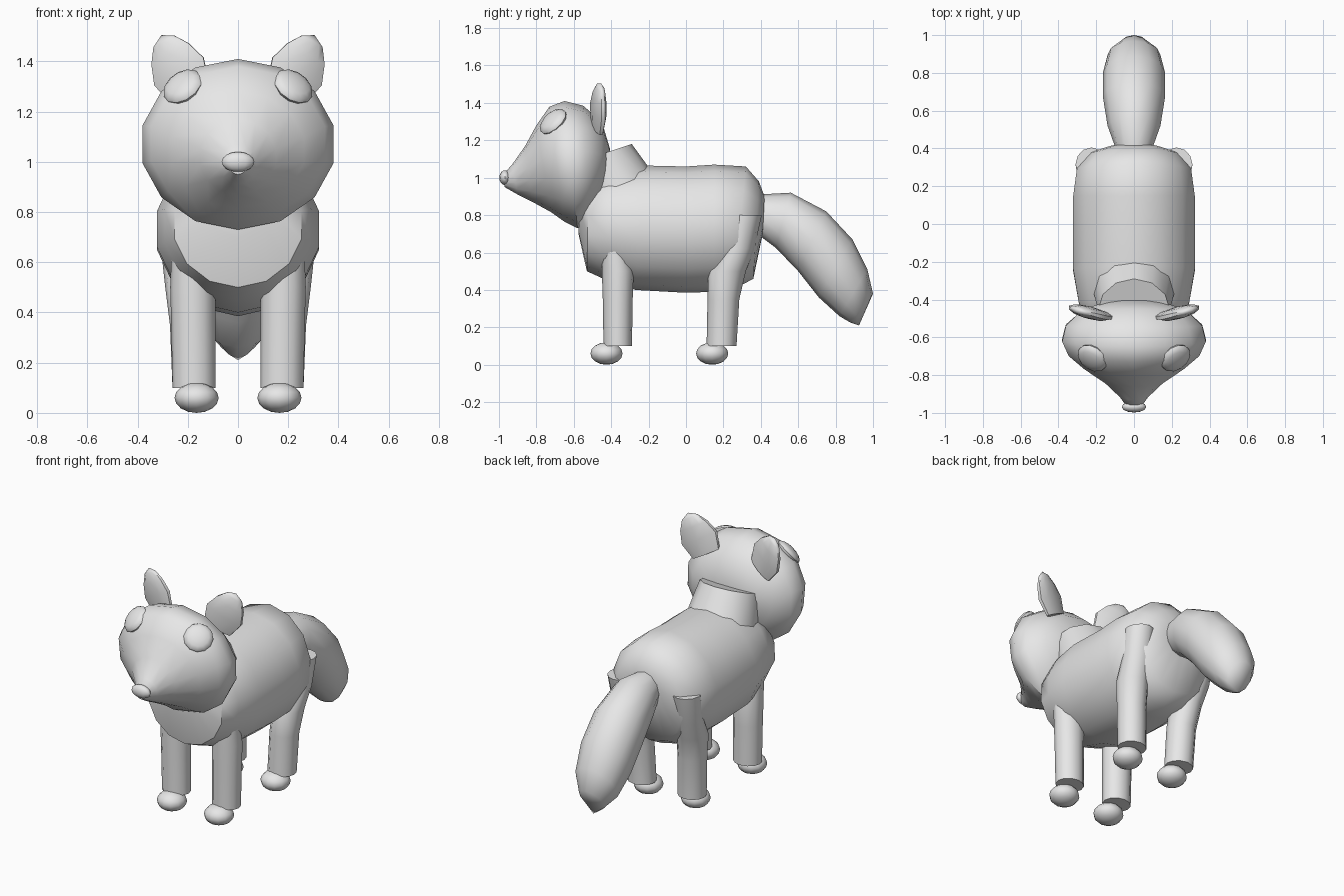
import bpy, bmesh, math
from mathutils import Vector, Matrix

if "Cube" in bpy.data.objects:
    bpy.data.objects.remove(bpy.data.objects["Cube"])

GREY = bpy.data.materials.new("plain grey")
GREY.diffuse_color = (0.8, 0.8, 0.8, 1)
GREY.use_nodes = True
GREY.node_tree.nodes["Principled BSDF"].inputs["Base Color"].default_value = GREY.diffuse_color


def finish(name, bm):
    """Turn a bmesh into a smooth grey object."""
    bmesh.ops.recalc_face_normals(bm, faces=bm.faces)
    me = bpy.data.meshes.new(name)
    bm.to_mesh(me)
    bm.free()
    me.materials.append(GREY)
    ob = bpy.data.objects.new(name, me)
    bpy.context.collection.objects.link(ob)
    bpy.ops.object.select_all(action='DESELECT')
    ob.select_set(True)
    bpy.context.view_layer.objects.active = ob
    bpy.ops.object.shade_smooth_by_angle(angle=math.radians(50))
    return ob


def loft(name, rings, n=12, tip=None):
    """Skin elliptical rings, each given as centre, half axis u, half axis v."""
    bm = bmesh.new()
    loops = []
    for c, u, v in rings:
        angles = [2 * math.pi * i / n for i in range(n)]
        loops.append([bm.verts.new(Vector(c) + Vector(u) * math.sin(a) + Vector(v) * math.cos(a))
                      for a in angles])
    for a, b in zip(loops, loops[1:]):
        for i in range(n):
            j = (i + 1) % n
            bm.faces.new((a[i], a[j], b[j], b[i]))
    bm.faces.new(loops[0])
    if tip:
        t = bm.verts.new(tip)
        for i in range(n):
            bm.faces.new((loops[-1][i], loops[-1][(i + 1) % n], t))
    else:
        bm.faces.new(loops[-1])
    return finish(name, bm)


def profile(name, rows, n=12, tip=None):
    """Loft from side-profile rows: top y, top z, bottom y, bottom z, half width."""
    rings = []
    for ty, tz, by, bz, w in rows:
        top, bot = Vector((0, ty, tz)), Vector((0, by, bz))
        rings.append(((top + bot) / 2, (w, 0, 0), (top - bot) / 2))
    return loft(name, rings, n, tip)


def ellipsoid(name, centre, radii, normal=(0, 0, 1), seg=12):
    """Scaled ball whose local z axis points along normal."""
    bm = bmesh.new()
    rot = Vector((0, 0, 1)).rotation_difference(Vector(normal)).to_matrix().to_4x4()
    mat = Matrix.Translation(centre) @ rot @ Matrix.Diagonal((*radii, 1))
    bmesh.ops.create_uvsphere(bm, u_segments=seg, v_segments=8, radius=1, matrix=mat)
    return finish(name, bm)


# torso
profile("body", [
    (-.565, .92, -.575, .70, .13),
    (-.52, 1.00, -.53, .50, .26),
    (-.41, 1.04, -.42, .45, .30),
    (-.22, 1.065, -.27, .40, .33),
    (0, 1.06, 0, .385, .33),
    (.15, 1.07, .15, .39, .33),
    (.32, 1.06, .25, .40, .31),
    (.39, .98, .36, .46, .24),
    (.42, .90, .41, .70, .12)], 14)

# neck
profile("neck", [
    (-.13, .96, -.55, .82, .22),
    (-.29, 1.18, -.62, 1.07, .19)], 12)

# head tapering into the muzzle
profile("head", [
    (-.405, 1.15, -.42, .98, .15),
    (-.45, 1.30, -.46, .86, .28),
    (-.55, 1.385, -.52, .765, .37),
    (-.65, 1.41, -.58, .73, .39),
    (-.73, 1.38, -.65, .765, .355),
    (-.80, 1.28, -.72, .815, .27),
    (-.86, 1.17, -.82, .87, .155),
    (-.93, 1.07, -.90, .91, .075),
    (-.975, 1.02, -.97, .95, .035)], 14)
ellipsoid("nose", (0, -.968, 1.0), (.065, .03, .04))

# bushy tail
profile("tail", [
    (.38, .91, .38, .70, .09),
    (.56, .92, .48, .625, .14),
    (.75, .82, .60, .50, .165),
    (.89, .67, .71, .36, .165),
    (.97, .51, .82, .26, .14),
    (1.0, .38, .88, .225, .08)], 12, tip=(0, .925, .21))

for side, s in (("right", 1), ("left", -1)):
    # eyes
    ellipsoid(side + "_eye", (s * .22, -.71, 1.30), (.086, .086, .035), (s * .45, -.6, .65))

    # ears: thin leaf shapes
    across, thick = Vector((s * .87, .25, -.49)), Vector((s * .1, -1, 0))
    loft(side + "_ear", [
        ((s * .19, -.475, 1.27), across * .09, thick * .025),
        ((s * .235, -.47, 1.36), across * .118, thick * .033),
        ((s * .27, -.463, 1.43), across * .09, thick * .03),
        ((s * .295, -.457, 1.48), across * .05, thick * .02)],
        10, tip=(s * .305, -.455, 1.505))

    # legs: height, x, y, half width, half depth
    legs = {
        "front": [(.10, .175, -.365, .086, .076), (.35, .178, -.365, .088, .08),
                  (.50, .18, -.365, .09, .085), (.64, .18, -.385, .085, .065)],
        "back": [(.10, .175, .19, .086, .08), (.35, .185, .20, .086, .085),
                 (.50, .20, .22, .09, .10), (.62, .213, .28, .09, .085),
                 (.80, .225, .315, .085, .09)]}
    for end, rows in legs.items():
        loft(f"{end}_{side}_leg",
             [((s * x, y, z), (s * w, 0, 0), (0, d, 0)) for z, x, y, w, d in rows])

    # paws
    for end, y in (("front", -.425), ("back", .14)):
        ellipsoid(f"{end}_{side}_paw", (s * .165, y, .06), (.088, .086, .06))
